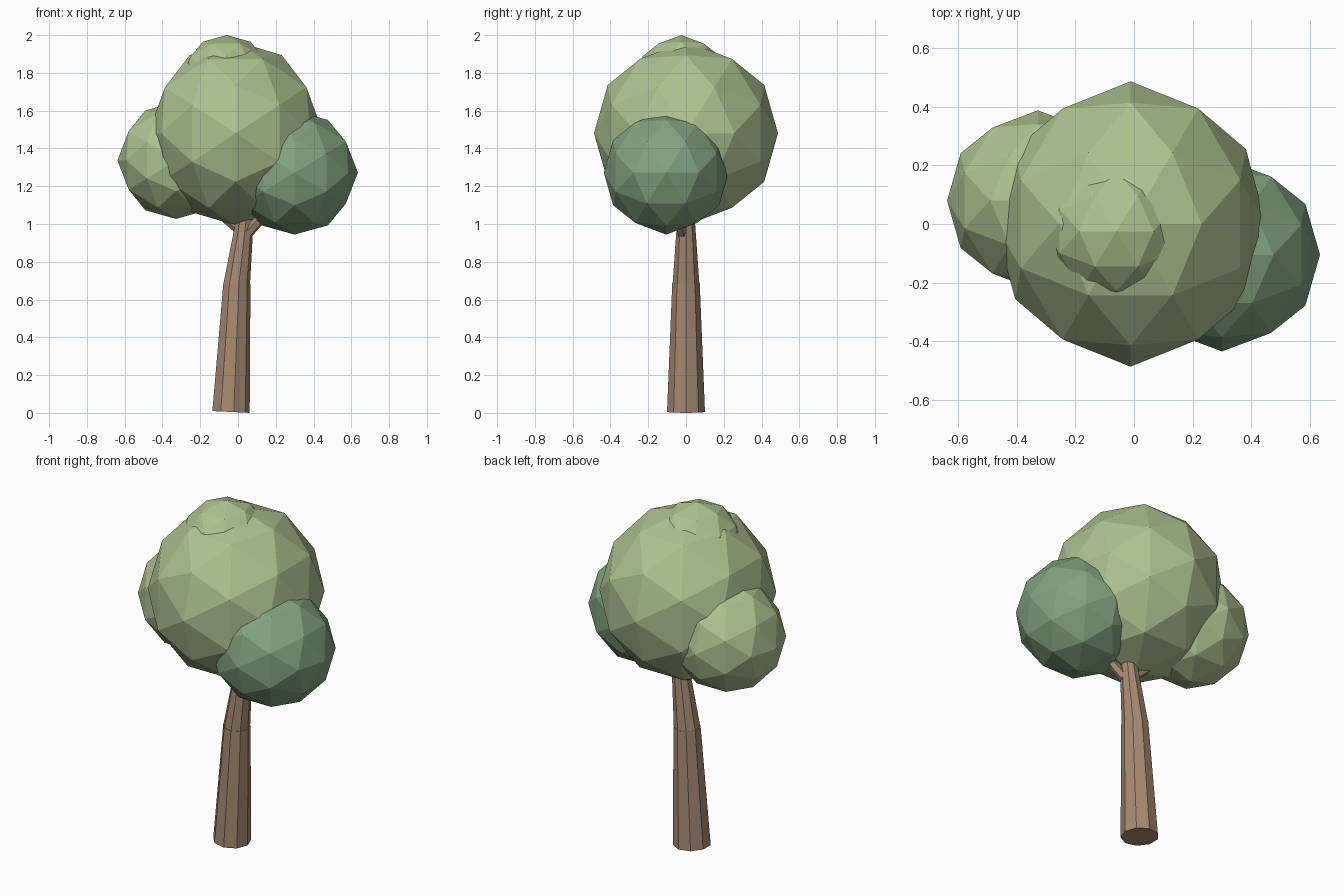
import bpy, bmesh, math
from mathutils import Vector, Matrix

if "Cube" in bpy.data.objects:
    bpy.data.objects.remove(bpy.data.objects["Cube"])


def material(name, rgb):
    m = bpy.data.materials.new(name)
    m.diffuse_color = (*rgb, 1)
    m.use_nodes = True
    m.node_tree.nodes["Principled BSDF"].inputs["Base Color"].default_value = m.diffuse_color
    return m


bark = material("bark", (0.38, 0.25, 0.16))
light_leaf = material("light_leaf", (0.42, 0.54, 0.28))
dark_leaf = material("dark_leaf", (0.22, 0.37, 0.21))


def finish(bm, name, mat):
    bmesh.ops.recalc_face_normals(bm, faces=bm.faces)
    me = bpy.data.meshes.new(name)
    bm.to_mesh(me)
    bm.free()
    me.materials.append(mat)
    ob = bpy.data.objects.new(name, me)
    bpy.context.collection.objects.link(ob)
    return ob


def leaf_ball(name, centre, radii, mat):
    """Faceted icosphere with an edge midpoint turned to face straight up."""
    bm = bmesh.new()
    bmesh.ops.create_icosphere(bm, subdivisions=2, radius=1)
    turn = Matrix.Rotation(-math.atan2(0.5257, 0.8507), 4, 'Y')
    bm.transform(Matrix.Translation(centre) @ Matrix.Diagonal((*radii, 1)) @ turn)
    return finish(bm, name, mat)


def limb(name, start, end, r1, r2, sides):
    """Tapered prism between two points, ends square to its axis."""
    a, b = Vector(start), Vector(end)
    axis = (b - a).normalized()
    u = (Vector((1, 0, 0)) - axis * axis.x).normalized()
    v = axis.cross(u)
    bm = bmesh.new()
    rings = []
    for c, r in ((a, r1), (b, r2)):
        rings.append([bm.verts.new(c + r * (math.cos(t) * u + math.sin(t) * v))
                      for t in (2 * math.pi * i / sides for i in range(sides))])
    for i in range(sides):
        j = (i + 1) % sides
        bm.faces.new((rings[0][i], rings[0][j], rings[1][j], rings[1][i]))
    bm.faces.new(rings[0])
    bm.faces.new(rings[1])
    return finish(bm, name, bark)


# Trunk in two leaning sections
limb("lower_trunk", (-0.04, 0, 0.005), (-0.008, 0, 0.685), 0.102, 0.074, 9)
limb("upper_trunk", (-0.01, 0, 0.67), (0.045, 0, 1.1), 0.073, 0.042, 9)

# Branches reaching into the side foliage
limb("right_branch", (0.03, -0.01, 0.93), (0.24, -0.08, 1.16), 0.032, 0.02, 6)
limb("left_branch", (0.02, 0.0, 0.96), (-0.24, 0.06, 1.17), 0.028, 0.018, 6)

# Foliage
leaf_ball("main_crown", (-0.012, 0, 1.48), (0.463, 0.487, 0.487), light_leaf)
leaf_ball("right_foliage", (0.3, -0.105, 1.272), (0.335, 0.33, 0.328), dark_leaf)
leaf_ball("left_foliage", (-0.328, 0.08, 1.337), (0.31, 0.308, 0.31), light_leaf)
leaf_ball("top_foliage", (-0.06, -0.025, 1.765), (0.24, 0.24, 0.235), light_leaf)
